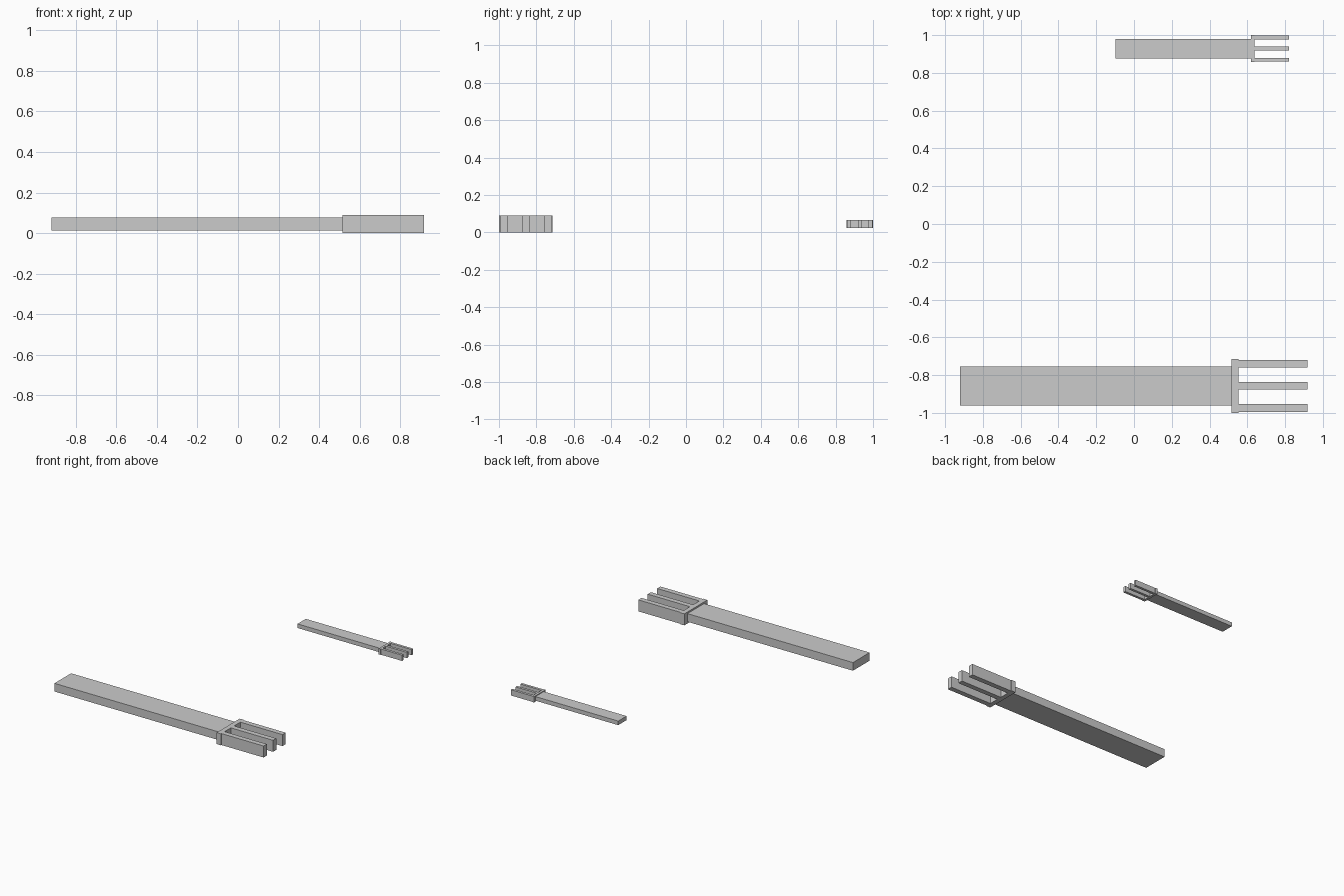
import bpy

if "Cube" in bpy.data.objects:
    bpy.data.objects.remove(bpy.data.objects["Cube"])


def box(name, x0, x1, yc, hy, zc, hz):
    """Flat-sided box between x0 and x1, centred on yc / zc."""
    bpy.ops.mesh.primitive_cube_add(size=1, location=((x0 + x1) / 2, yc, zc))
    ob = bpy.context.object
    ob.name = name
    ob.scale = (x1 - x0, 2 * hy, 2 * hz)
    bpy.ops.object.transform_apply(location=False, rotation=False, scale=True)
    return ob


def fork(prefix, x, yc, zc, s):
    """Three-pronged fork; x is the handle end of the collar, s its scale."""
    # flat handle
    box(prefix + "_handle", x - 1.435 * s, x, yc, 0.103 * s, zc, 0.032 * s)
    # crosspiece
    box(prefix + "_collar", x, x + 0.037 * s, yc, 0.143 * s, zc, 0.045 * s)
    # prongs
    for i in (-1, 0, 1):
        box(f"{prefix}_prong_{i + 2}", x + 0.037 * s, x + 0.403 * s,
            yc + i * 0.117 * s, 0.02 * s, zc, 0.045 * s)


fork("large_fork", 0.515, -0.857, 0.045, 1.0)
fork("small_fork", 0.619, 0.9285, 0.045, 0.5)
